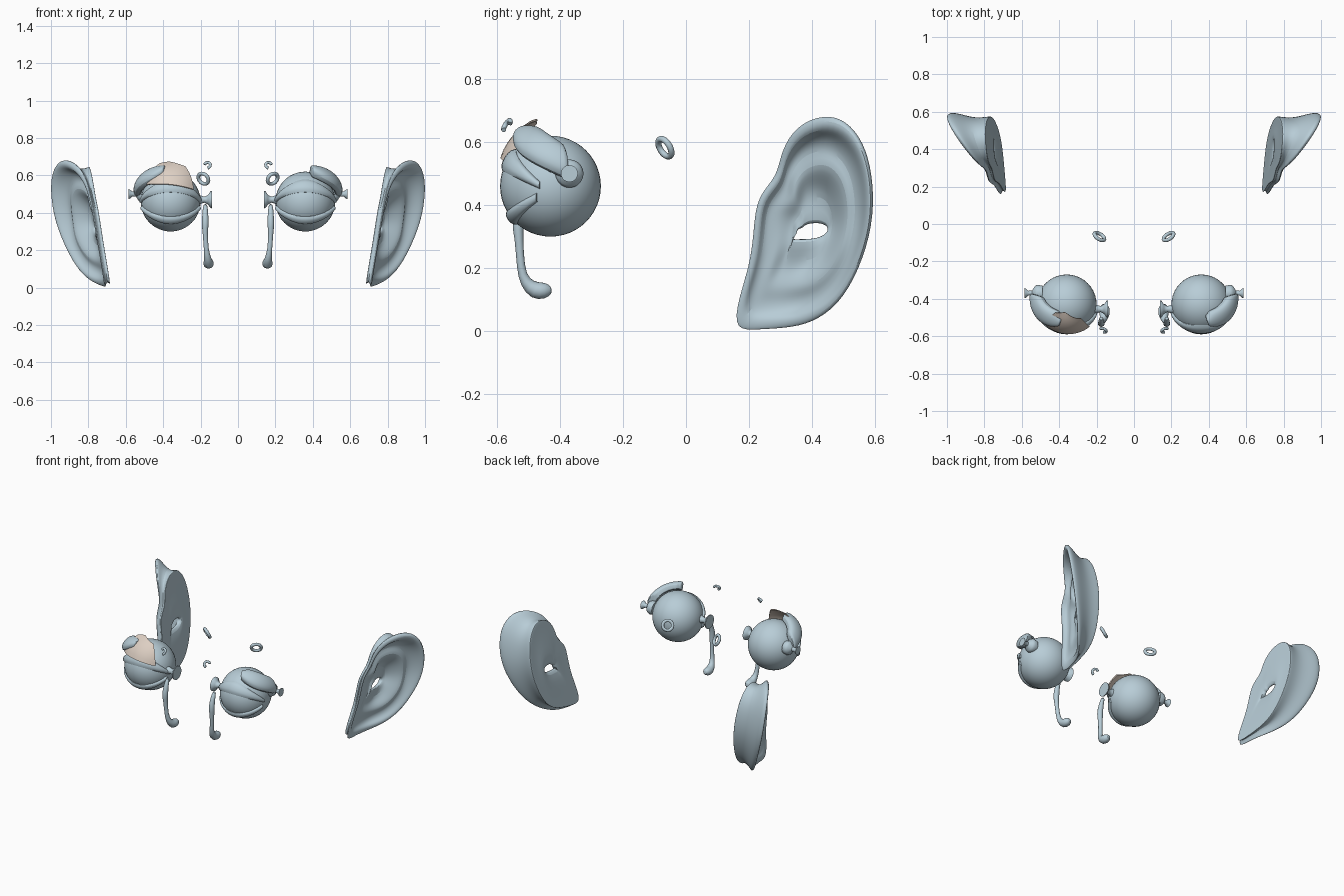
import bpy, bmesh, math
from math import sin, cos, pi, radians
from mathutils import Vector

cube = bpy.data.objects.get("Cube")
if cube:
    bpy.data.objects.remove(cube)


def material(name, rgb):
    m = bpy.data.materials.new(name)
    m.use_nodes = True
    m.diffuse_color = (*rgb, 1)
    m.node_tree.nodes["Principled BSDF"].inputs["Base Color"].default_value = (*rgb, 1)
    return m


PALE_BLUE = material("pale blue grey", (0.48, 0.61, 0.68))
TAN = material("pale tan", (0.73, 0.63, 0.55))
EYE = Vector((0.36, -0.43, 0.46))
SIDES = {"left": 1, "right": -1}


def loft(name, rings, mat=PALE_BLUE, loop=False, subdiv=0, sides=SIDES):
    """Skin closed rings of points, then place the part on each side."""
    for side in sides:
        bm = bmesh.new()
        vs = [[bm.verts.new((p[0] * SIDES[side], p[1], p[2])) for p in r] for r in rings]
        n = len(rings[0])
        pairs = list(zip(vs, vs[1:])) + ([(vs[-1], vs[0])] if loop else [])
        for a, b in pairs:
            for i in range(n):
                j = (i + 1) % n
                bm.faces.new((a[i], a[j], b[j], b[i]))
        if not loop:
            bm.faces.new(vs[0])
            bm.faces.new(vs[-1])
        bmesh.ops.recalc_face_normals(bm, faces=bm.faces)
        mesh = bpy.data.meshes.new(side + "_" + name)
        bm.to_mesh(mesh)
        bm.free()
        mesh.materials.append(mat)
        ob = bpy.data.objects.new(side + "_" + name, mesh)
        bpy.context.collection.objects.link(ob)
        if subdiv:
            mod = ob.modifiers.new("smooth", "SUBSURF")
            mod.levels = mod.render_levels = subdiv
        smooth(ob)


def smooth(ob):
    bpy.ops.object.select_all(action="DESELECT")
    ob.select_set(True)
    bpy.context.view_layer.objects.active = ob
    bpy.ops.object.shade_smooth_by_angle(angle=radians(50))


def tube(name, path, radii, loop=False, subdiv=0, n=10):
    """Round tube along a path with a radius at each point."""
    path = [Vector(p) for p in path]
    rings, count = [], len(path)
    ref = Vector((1, 0.1, 0.05))
    for i, p in enumerate(path):
        ahead = path[(i + 1) % count] if loop else path[min(i + 1, count - 1)]
        behind = path[i - 1] if loop else path[max(i - 1, 0)]
        t = (ahead - behind).normalized()
        u = (ref - t * ref.dot(t)).normalized()
        w = t.cross(u)
        rings.append([p + (u * cos(k * 2 * pi / n) + w * sin(k * 2 * pi / n)) * radii[i]
                      for k in range(n)])
    loft(name, rings, loop=loop, subdiv=subdiv)


def knob(name, profile, y, z, n=20):
    """Turned shape along x from (x, radius) pairs."""
    loft(name, [[(x, y + r * cos(k * 2 * pi / n), z + r * sin(k * 2 * pi / n))
                 for k in range(n)] for x, r in profile])


def on_eye(r, az, el):
    az, el = radians(az), radians(el)
    return EYE + r * Vector((sin(az) * cos(el), -cos(az) * cos(el), sin(el)))


def shell(name, az0, az1, low, high, r_in, r_out, steps=16, rows=6, bulge=1.0, lean=0.0, **kw):
    """Curved plate around the eye between two elevation curves; lean lifts its top edge."""
    rings = []
    for i in range(steps + 1):
        t = i / steps
        az, lo, hi = az0 + (az1 - az0) * t, low(t), high(t)
        outer, inner = [], []
        for j in range(rows + 1):
            f = j / rows
            el, lift = lo + (hi - lo) * f, lean * f
            thin = (r_out - r_in) * 0.6 * bulge * abs(2 * f - 1) ** 3
            outer.append(on_eye(r_out - thin + lift, az, el))
            inner.append(on_eye(r_in + lift, az, el))
        rings.append(outer + inner[::-1])
    loft(name, rings, **kw)


def arch(end, mid):
    return lambda t: end + (mid - end) * sin(pi * t)


def ramp(a, b, swell=0):
    return lambda t: a + (b - a) * t + swell * sin(pi * t)


# Eyeballs
for side, s in SIDES.items():
    bpy.ops.mesh.primitive_uv_sphere_add(segments=40, ring_count=24, radius=0.16,
                                         location=(s * EYE.x, EYE.y, EYE.z))
    ball = bpy.context.object
    ball.name = side + "_eyeball"
    ball.data.materials.append(PALE_BLUE)
    smooth(ball)

# Eyelids
shell("upper_eyelid", -78, 78, arch(-3, 18), arch(5, 47), 0.155, 0.172)
shell("lower_eyelid", -74, 74, arch(-18, -49), arch(-8, -30), 0.155, 0.172)

# Gland pads over the outer top of each eye
shell("gland_pad", 18, 108, ramp(52, 6, -2), ramp(68, 42, 15), 0.165, 0.217,
      bulge=0.6, subdiv=1)

# Thin fold of skin, on one side only
shell("eyelid_skin", -46, 54, ramp(21, 30, 5), ramp(60, 70, 13), 0.177, 0.183,
      bulge=0, lean=0.035, mat=TAN, sides=["right"])

# Muscle stubs at the outer and inner corners
knob("outer_stub", [(0.49, 0.04), (0.515, 0.045), (0.53, 0.038), (0.545, 0.014),
                    (0.565, 0.013), (0.578, 0.024), (0.585, 0.027)], -0.37, 0.5)
knob("inner_stub", [(0.225, 0.035), (0.2, 0.022), (0.178, 0.016), (0.16, 0.026),
                    (0.147, 0.045), (0.14, 0.046)], -0.455, 0.47)

# Tear duct hanging from the inner corner
tube("tear_duct",
     [(0.175, -0.5, 0.45), (0.175, -0.525, 0.4), (0.175, -0.535, 0.34), (0.176, -0.53, 0.3),
      (0.17, -0.525, 0.2), (0.162, -0.512, 0.155), (0.157, -0.48, 0.127),
      (0.157, -0.448, 0.128), (0.157, -0.425, 0.132)],
     [0.012, 0.016, 0.021, 0.014, 0.013, 0.019, 0.031, 0.029, 0.013], subdiv=1)


def arc_points(center, normal, radius, start, end, count):
    q = Vector(normal).to_track_quat("Z", "Y")
    return [Vector(center) + q @ Vector((radius * cos(a), radius * sin(a), 0))
            for a in (radians(start + (end - start) * i / count) for i in range(count))]


# Pulley rings behind the eyes and small open hooks in front
tube("pulley_ring", arc_points((0.185, -0.067, 0.582), (0.5, -0.75, -0.45), 0.031, 0, 360, 24),
     [0.01] * 24, loop=True)
tube("small_hook", arc_points((0.165, -0.568, 0.653), (0.3, -0.8, 0.5), 0.018, 20, 270, 12),
     [0.008] * 12)

# Ears: outline in (y, z), skinned from the flat base over the rim into the bowl
OUTLINE = [(0.15, 0.0), (0.165, 0.1), (0.205, 0.22), (0.215, 0.33), (0.225, 0.43),
           (0.29, 0.49), (0.3, 0.57), (0.35, 0.655), (0.44, 0.69), (0.51, 0.67),
           (0.565, 0.6), (0.592, 0.5), (0.598, 0.37), (0.565, 0.23), (0.5, 0.1),
           (0.42, 0.035), (0.34, 0.01), (0.23, 0.005)]
HOLE = Vector((0.4, 0.315))


def base_x(y, z):
    return 0.68 + 0.15 * z + 0.06 * (y - 0.17)


def rim_x(y, z):
    return max(0.684 + 0.7 * (y - 0.17) + 0.18 * (z - 0.38), base_x(y, z) + 0.03)


def ear_ring(scale, depth, blend, tuck=0.0):
    """Outline shrunk toward the hole; blend 0 is the base and 1 the rim; tuck pulls in the back."""
    ring = []
    for o in OUTLINE:
        y, z = HOLE + (Vector(o) - HOLE) * (scale - (tuck if o[0] > 0.28 else 0))
        deep = depth * (1.0 if o[1] > 0.3 else 0.55) * (1.0 if o[0] > 0.3 else 0.5)
        b = base_x(y, z)
        x = b + (rim_x(y, z) - b) * blend - deep
        ring.append((max(x, b + 0.012 * blend), y, z))
    return ring


def hole_ring(x):
    return [(x, HOLE.x + (y - HOLE.x) * 0.25, HOLE.y + (z - HOLE.y) * 0.06)
            for y, z in OUTLINE]


loft("ear", [ear_ring(0.55, 0, 0), ear_ring(0.92, 0, 0, 0.05), ear_ring(0.95, 0, 0, 0.05),
             ear_ring(0.95, 0, 0.06, 0.05), ear_ring(0.91, 0, 0.42, 0.06),
             ear_ring(0.98, 0, 0.78), ear_ring(1.01, 0, 0.93),
             ear_ring(0.96, -0.012, 1), ear_ring(0.88, -0.008, 1), ear_ring(0.82, 0.04, 1),
             ear_ring(0.7, 0.06, 1), ear_ring(0.58, 0.03, 1), ear_ring(0.46, 0.05, 0.9),
             ear_ring(0.32, 0.06, 0.6), hole_ring(0.775), hole_ring(0.735)],
     loop=True, subdiv=2)
